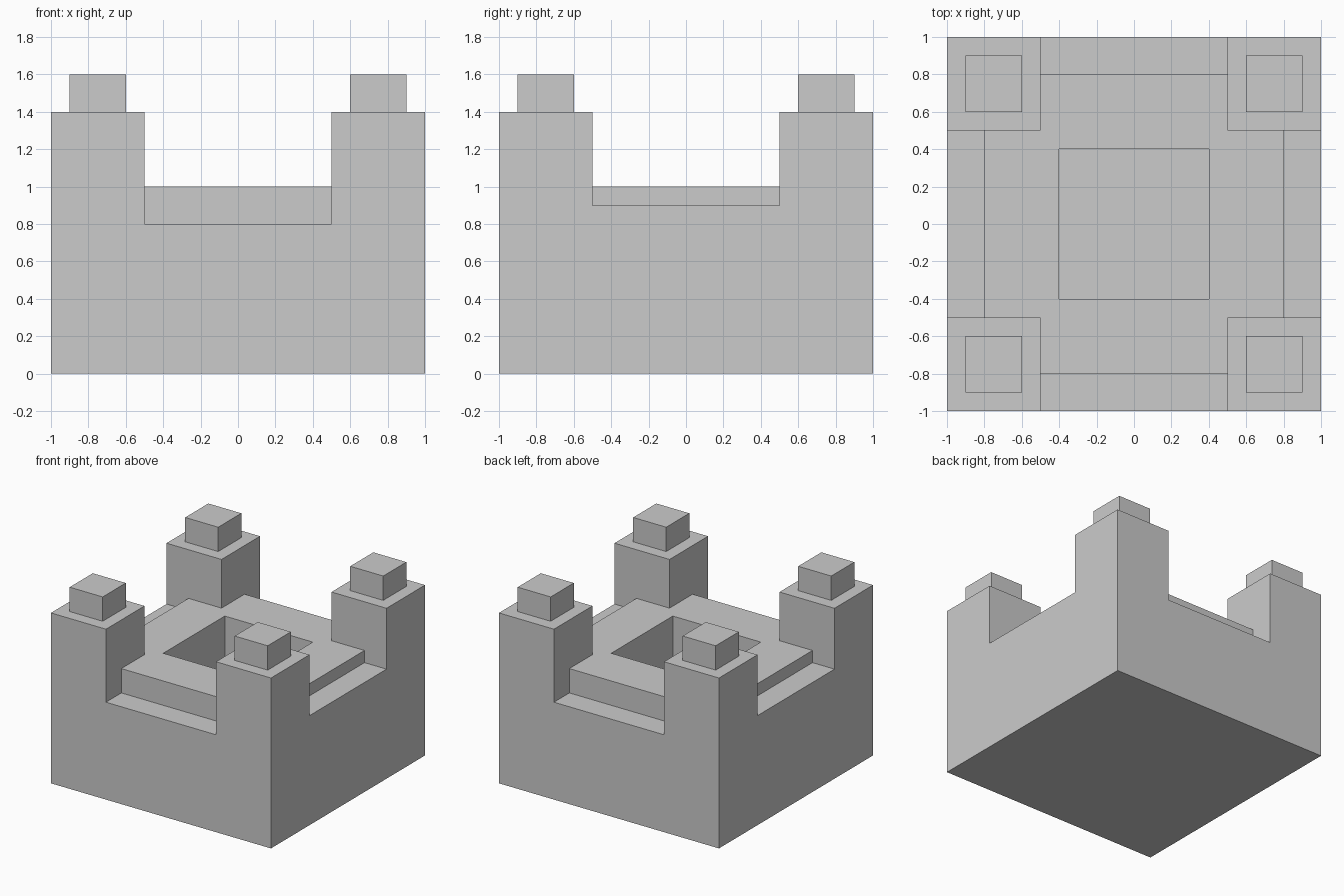
import bpy

if "Cube" in bpy.data.objects:
    bpy.data.objects.remove(bpy.data.objects["Cube"])


def box(name, x0, x1, y0, y1, z0, z1):
    """Axis-aligned box given by its extents."""
    bpy.ops.mesh.primitive_cube_add(
        size=1, location=((x0 + x1) / 2, (y0 + y1) / 2, (z0 + z1) / 2))
    obj = bpy.context.object
    obj.name = name
    obj.scale = (x1 - x0, y1 - y0, z1 - z0)
    bpy.ops.object.transform_apply(location=True, rotation=False, scale=True)
    return obj


def cut(target, *extents):
    """Subtract a box from the target, then discard the cutter."""
    cutter = box("cutter", *extents)
    cutter.hide_render = True
    mod = target.modifiers.new("cut", 'BOOLEAN')
    mod.operation = 'DIFFERENCE'
    mod.solver = 'EXACT'
    mod.object = cutter
    bpy.context.view_layer.objects.active = target
    bpy.ops.object.modifier_apply(modifier=mod.name)
    bpy.data.objects.remove(cutter, do_unlink=True)


# Body: full block, later leaving four corner towers
body = box("castle_body", -1, 1, -1, 1, 0, 1.4)

# Crossing channels between the towers, down to the deck
cut(body, -0.5, 0.5, -1.2, 1.2, 1.0, 2.0)
cut(body, -1.2, 1.2, -0.5, 0.5, 1.0, 2.0)

# Outer ledges: deeper front and back, shallower on the sides
for s in (-1, 1):
    a, b = sorted((s * 0.8, s * 1.2))
    cut(body, -0.5, 0.5, a, b, 0.8, 2.0)
    cut(body, a, b, -0.5, 0.5, 0.9, 2.0)

# Central square pit
cut(body, -0.4, 0.4, -0.4, 0.4, 0.4, 2.0)

# Small block on top of each tower
for sx in (-1, 1):
    for sy in (-1, 1):
        cx, cy = sx * 0.75, sy * 0.75
        box("tower_cap", cx - 0.15, cx + 0.15, cy - 0.15, cy + 0.15, 1.4, 1.6)
